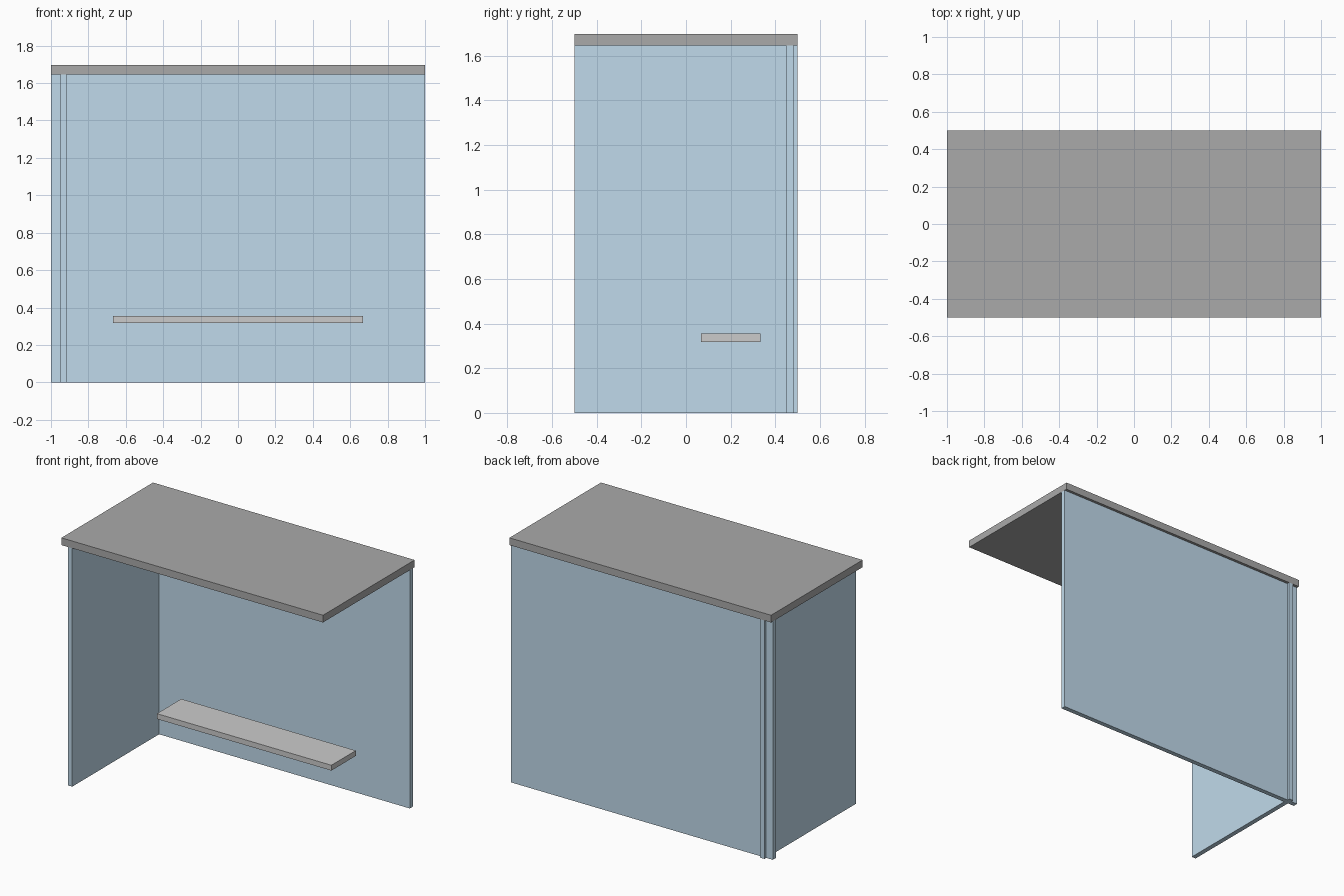
import bpy

if "Cube" in bpy.data.objects:
    bpy.data.objects.remove(bpy.data.objects["Cube"])


def material(name, color):
    m = bpy.data.materials.new(name)
    m.diffuse_color = (*color, 1)
    m.use_nodes = True
    m.node_tree.nodes["Principled BSDF"].inputs["Base Color"].default_value = m.diffuse_color
    return m


def box(name, x, y, z, mat=None):
    """Box given by its (min, max) range on each axis."""
    spans = (x, y, z)
    bpy.ops.mesh.primitive_cube_add(size=1, location=[(a + b) / 2 for a, b in spans])
    ob = bpy.context.object
    ob.name = name
    ob.scale = [b - a for a, b in spans]
    bpy.ops.object.transform_apply(location=False, rotation=False, scale=True)
    if mat:
        ob.data.materials.append(mat)
    return ob


glass = material("pale_blue_glass", (0.53, 0.70, 0.83))
dark_grey = material("roof_grey", (0.40, 0.40, 0.40))

ROOF_Z = 1.647

# Roof slab
box("roof", (-1, 1), (-0.5, 0.5), (ROOF_Z, 1.697), dark_grey)

# Glass walls, inset from the roof edge and crossing at the rear left corner
box("back_panel", (-1, 1), (0.448, 0.481), (0, ROOF_Z), glass)
box("side_panel", (-0.95, -0.917), (-0.5, 0.5), (0, ROOF_Z), glass)

# Floating bench seat
box("bench_seat", (-0.667, 0.667), (0.067, 0.333), (0.318, 0.355))
